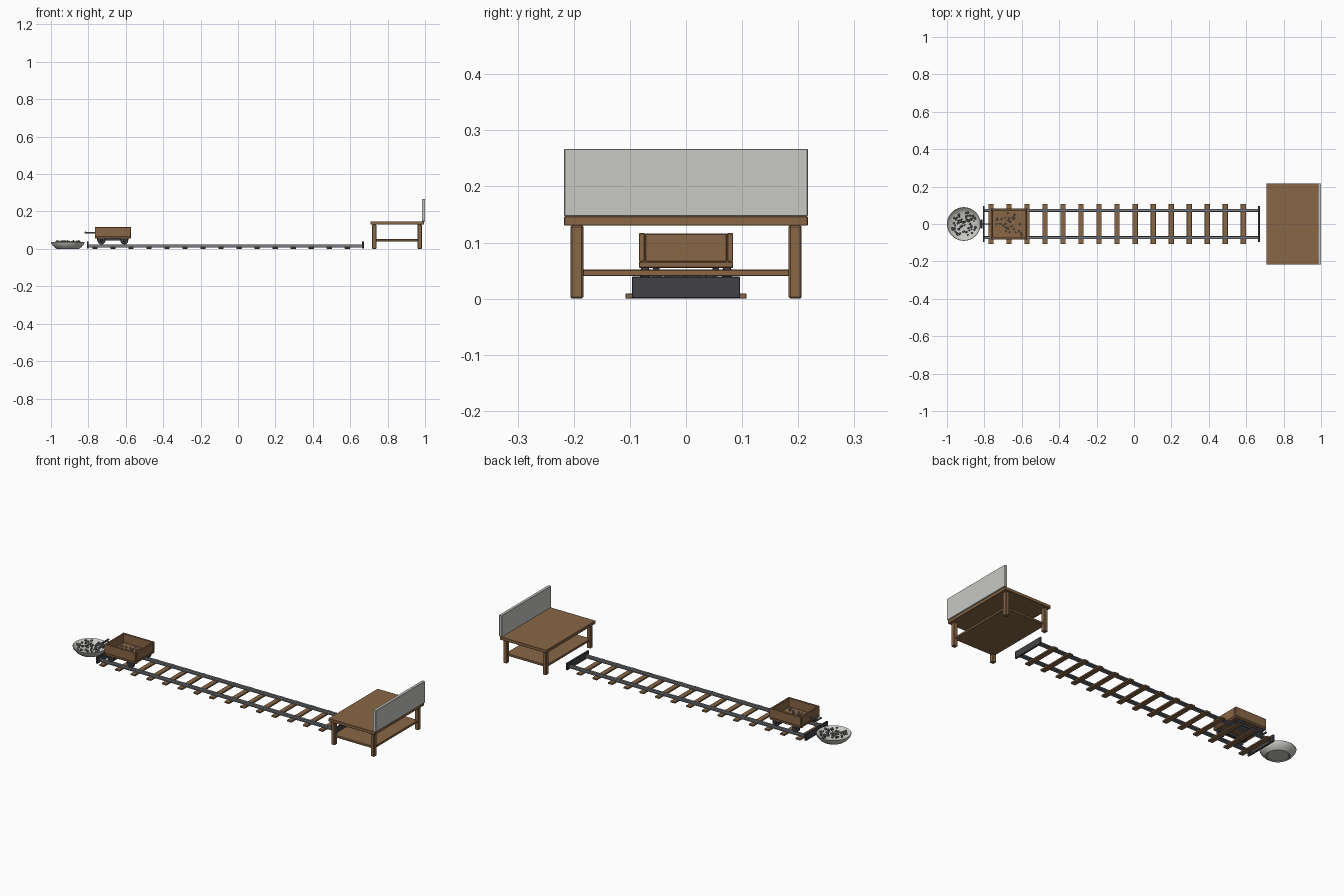
import bpy, bmesh, math, random
from mathutils import Vector

if "Cube" in bpy.data.objects:
    bpy.data.objects.remove(bpy.data.objects["Cube"])

random.seed(4)

def mat(name, c):
    m = bpy.data.materials.new(name)
    m.diffuse_color = (*c, 1)
    m.use_nodes = True
    m.node_tree.nodes["Principled BSDF"].inputs["Base Color"].default_value = m.diffuse_color
    return m

WOOD = mat("brown wood", (0.25, 0.135, 0.062))
PALE = mat("pale grey", (0.58, 0.58, 0.55))
STEEL = mat("rail steel", (0.19, 0.20, 0.22))
DARK = mat("dark iron", (0.055, 0.055, 0.063))
STONE = mat("stone grey", (0.25, 0.25, 0.25))

def finish(name, bm, m, smooth=False):
    me = bpy.data.meshes.new(name)
    bmesh.ops.recalc_face_normals(bm, faces=bm.faces[:])
    bm.to_mesh(me)
    bm.free()
    me.materials.append(m)
    ob = bpy.data.objects.new(name, me)
    bpy.context.collection.objects.link(ob)
    if smooth:
        bpy.ops.object.select_all(action='DESELECT')
        ob.select_set(True)
        bpy.context.view_layer.objects.active = ob
        bpy.ops.object.shade_smooth_by_angle(angle=math.radians(35))
    return ob

def box(name, x, y, z, m, bevel=0.0015):
    """Box from (min, max) ranges on each axis."""
    bm = bmesh.new()
    bmesh.ops.create_cube(bm, size=1)
    for v in bm.verts:
        v.co = Vector([(r[0] + r[1]) / 2 + c * (r[1] - r[0]) for c, r in zip(v.co, (x, y, z))])
    if bevel:
        bmesh.ops.bevel(bm, geom=bm.edges[:], offset=bevel, segments=1, affect='EDGES')
    return finish(name, bm, m)

def lathe(name, profile, centre, m, axis='Z', n=32):
    """Spin a closed (radius, height) profile about an axis."""
    bm = bmesh.new()
    rings = []
    for r, h in profile:
        ring = []
        for i in range(n):
            a = 2 * math.pi * i / n
            p = (r * math.cos(a), r * math.sin(a), h)
            if axis == 'Y':
                p = (p[0], h, p[1])
            elif axis == 'X':
                p = (h, p[0], p[1])
            ring.append(bm.verts.new(Vector(p) + Vector(centre)))
        rings.append(ring)
    for a, b in zip(rings, rings[1:]):
        for i in range(n):
            j = (i + 1) % n
            bm.faces.new((a[i], a[j], b[j], b[i]))
    bm.faces.new(rings[0])
    bm.faces.new(rings[-1])
    return finish(name, bm, m, True)

def rod(name, r, length, centre, axis, m, n=16):
    return lathe(name, [(r, -length / 2), (r, length / 2)], centre, m, axis, n)

def pebbles(name, spots):
    """Loose low-poly stones at (x, y, z, size)."""
    bm = bmesh.new()
    for x, y, z, s in spots:
        new = bmesh.ops.create_icosphere(bm, subdivisions=1, radius=s)['verts']
        for v in new:
            v.co = v.co * random.uniform(0.8, 1.15) + Vector((x, y, z))
    return finish(name, bm, STONE)

# Table with a shelf and an upright back panel
box("table_top", (0.708, 0.995), (-0.217, 0.217), (0.130, 0.147), WOOD)
box("table_shelf", (0.722, 0.975), (-0.195, 0.195), (0.040, 0.052), WOOD)
box("table_back_panel", (0.983, 1.0), (-0.217, 0.217), (0.147, 0.267), PALE)
for sx, x in (("left", 0.717), ("right", 0.960)):
    for sy, y in (("front", -0.206), ("back", 0.183)):
        box(f"table_leg_{sy}_{sx}", (x, x + 0.023), (y, y + 0.023), (0, 0.131), WOOD, 0.003)

# Track: sleepers, I-section rails and end stops
for i in range(15):
    x = -0.765 + i * 0.0964
    box(f"sleeper_{i + 1}", (x - 0.014, x + 0.014), (-0.108, 0.108), (0, 0.009), WOOD, 0.001)
for side, y in (("front", -0.073), ("back", 0.073)):
    for part, w, z in (("foot", 0.008, (0.008, 0.012)), ("web", 0.003, (0.012, 0.019)),
                       ("head", 0.006, (0.018, 0.024))):
        box(f"rail_{part}_{side}", (-0.80, 0.665), (y - w, y + w), z, STEEL, 0)
for side, x in (("left", -0.803), ("right", 0.668)):
    box(f"end_stop_{side}", (x - 0.005, x + 0.005), (-0.096, 0.096), (0.001, 0.039), DARK, 0.001)

# Cart: open wooden box
cx = -0.669
X0, X1, Y = cx - 0.096, cx + 0.096, 0.084
box("cart_floor", (X0, X1), (-Y, Y), (0.055, 0.066), WOOD)
for side, s in (("front", -1), ("back", 1)):
    box(f"cart_side_{side}", (X0, X1), sorted((s * Y, s * (Y - 0.011))), (0.066, 0.117), WOOD)
for side, x in (("left", X0), ("right", X1 - 0.011)):
    box(f"cart_end_{side}", (x, x + 0.011), (-Y + 0.011, Y - 0.011), (0.066, 0.116), WOOD)

# Cart running gear
for side, s in (("front", -1), ("back", 1)):
    box(f"cart_beam_{side}", (X0 + 0.012, X1 - 0.012),
        (s * 0.053 - 0.006, s * 0.053 + 0.006), (0.044, 0.056), DARK, 0)
for side, x in (("left", cx - 0.061), ("right", cx + 0.061)):
    rod(f"axle_{side}", 0.004, 0.15, (x, 0, 0.045), 'Y', STEEL)
    for end, s in (("front", -1), ("back", 1)):
        lathe(f"wheel_{side}_{end}",
              [(0.006, -0.009), (0.008, -0.007), (0.019, -0.007), (0.021, -0.005),
               (0.021, 0.005), (0.019, 0.007), (0.008, 0.007), (0.006, 0.009)],
              (x, s * 0.073, 0.045), DARK, 'Y', 24)

# Push handle
rod("handle_shaft", 0.004, 0.052, (X0 - 0.024, 0, 0.087), 'X', STEEL)
rod("handle_grip", 0.005, 0.05, (X0 - 0.050, 0, 0.087), 'Y', DARK)

# Shallow bowl
bx = -0.91
lathe("bowl", [(0.052, 0.003), (0.055, 0.0), (0.060, 0.0), (0.074, 0.010), (0.086, 0.025),
               (0.090, 0.036), (0.088, 0.038), (0.084, 0.035), (0.076, 0.026),
               (0.060, 0.019), (0.02, 0.016)], (bx, 0, 0), PALE, n=40)

# Stones in the bowl and the cart
spots = []
for i in range(60):
    r, a = 0.068 * math.sqrt(random.random()), random.uniform(0, 2 * math.pi)
    spots.append((bx + r * math.cos(a), r * math.sin(a),
                  0.024 + random.uniform(0, 0.017), random.uniform(0.005, 0.008)))
pebbles("bowl_stones", spots)
pebbles("cart_stones", [(cx + random.uniform(-0.07, 0.07), random.uniform(-0.06, 0.06),
                         0.070, random.uniform(0.004, 0.007)) for i in range(30)])
